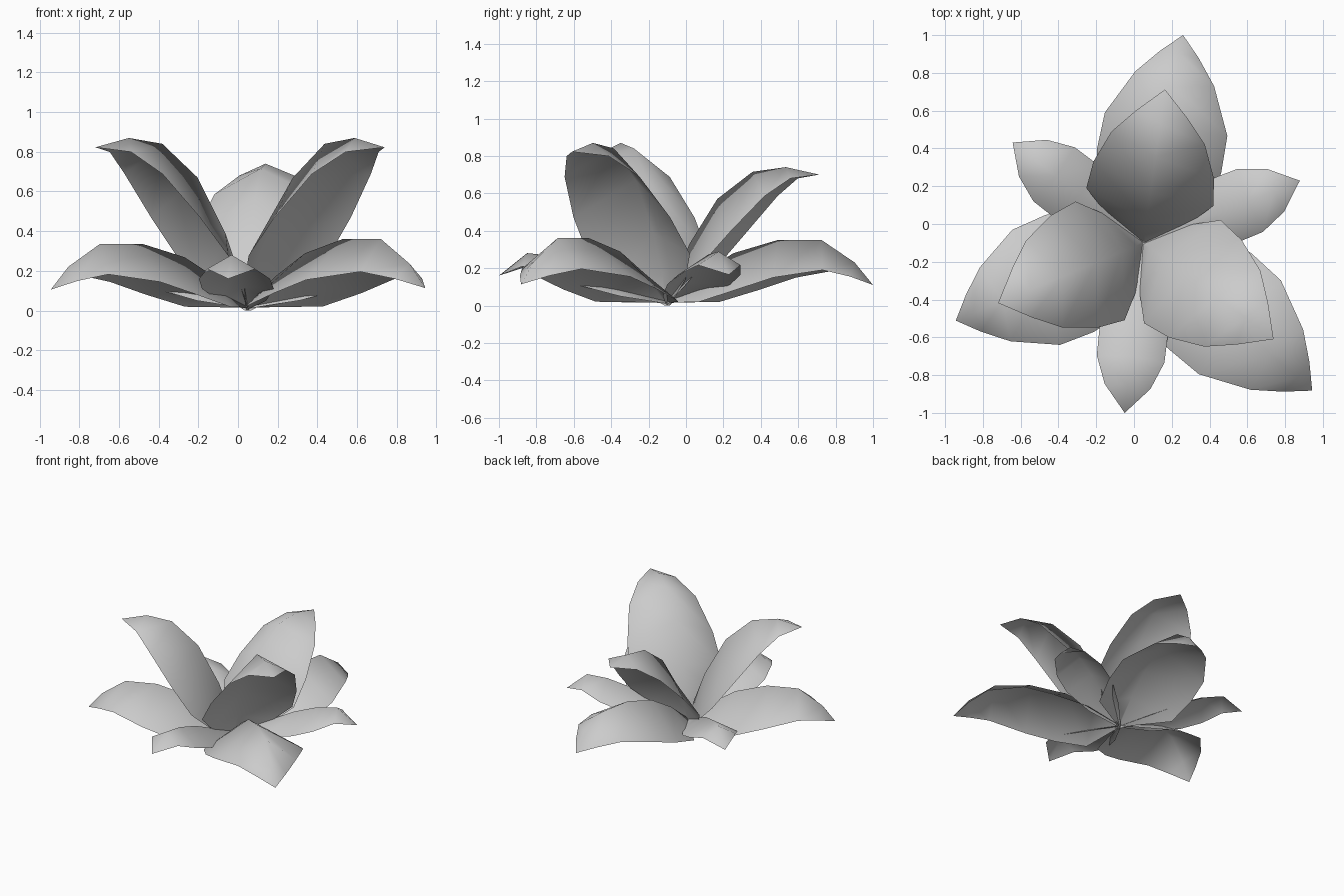
import bpy
from math import cos, sin, radians

if "Cube" in bpy.data.objects:
    bpy.data.objects.remove(bpy.data.objects["Cube"])

CENTRE = (0.05, -0.1)

# Stations along a leaf: (midrib distance, midrib height, edge distance, edge height, half width)
UPPER = [(0, .0, .0, .0, .015), (.04, .14, .14, .12, .23), (.12, .33, .245, .235, .34),
         (.27, .57, .39, .40, .322), (.46, .715, .56, .585, .25), (.64, .74, .685, .68, .14),
         (.82, .70, .82, .70, 0)]
LOWER = [(0, .02, .0, .015, .015), (.17, .165, .23, .02, .295), (.36, .28, .44, .085, .335),
         (.60, .35, .64, .15, .33), (.84, .35, .885, .19, .212), (1.02, .23, 1.015, .155, .105),
         (1.12, .11, 1.12, .11, 0)]
SMALL = [(0, .02, .0, .01, .01), (.22, .12, .24, .05, .12), (.43, .215, .46, .11, .182),
         (.60, .265, .615, .16, .18), (.75, .28, .76, .21, .122), (.90, .16, .90, .16, 0)]
ACROSS = (-1, 0, 1)


def leaf(name, profile, angle, length=1.0, height=1.0):
    """Roof-shaped blade swept along a bending midrib, turned to the given angle."""
    a = radians(angle)
    verts, faces = [], []
    n, k = len(profile), len(ACROSS)
    for r, z, er, ez, w in profile:
        for t in (ACROSS if w > 0 else (0,)):
            f = abs(t)
            rr = (r + (er - r) * f) * length
            zz = (z + (ez - z) * f) * height
            s = w * t
            verts.append((CENTRE[0] + rr * cos(a) - s * sin(a),
                          CENTRE[1] + rr * sin(a) + s * cos(a), zz))
    for i in range(n - 1):
        for j in range(k - 1):
            b = i * k + j
            if i < n - 2:
                faces.append((b, b + k, b + k + 1, b + 1))
            else:
                faces.append((b, (n - 1) * k, b + 1))
    mesh = bpy.data.meshes.new(name)
    mesh.from_pydata(verts, [], faces)
    mesh.shade_smooth()
    ob = bpy.data.objects.new(name, mesh)
    bpy.context.collection.objects.link(ob)


# Three steep upper leaves, the rear one leaning lower
for i, (ang, ln, h) in enumerate([(82, 1.0, 1.0), (202.5, 1.015, 1.175), (-36.5, 1.045, 1.175)]):
    leaf(f"upper_leaf_{i + 1}", UPPER, ang, ln, h)

# Three broad spreading leaves
for i, (ang, ln, h) in enumerate([(79.2, 1.0, 1.0), (202.5, .96, .96), (-41.2, 1.06, 1.03)]):
    leaf(f"lower_leaf_{i + 1}", LOWER, ang, ln, h)

# Three narrow leaves between them
for i, (ang, ln, h) in enumerate([(142.5, .97, 1.0), (21.7, .99, 1.03), (263.7, 1.006, 1.0)]):
    leaf(f"small_leaf_{i + 1}", SMALL, ang, ln, h)
